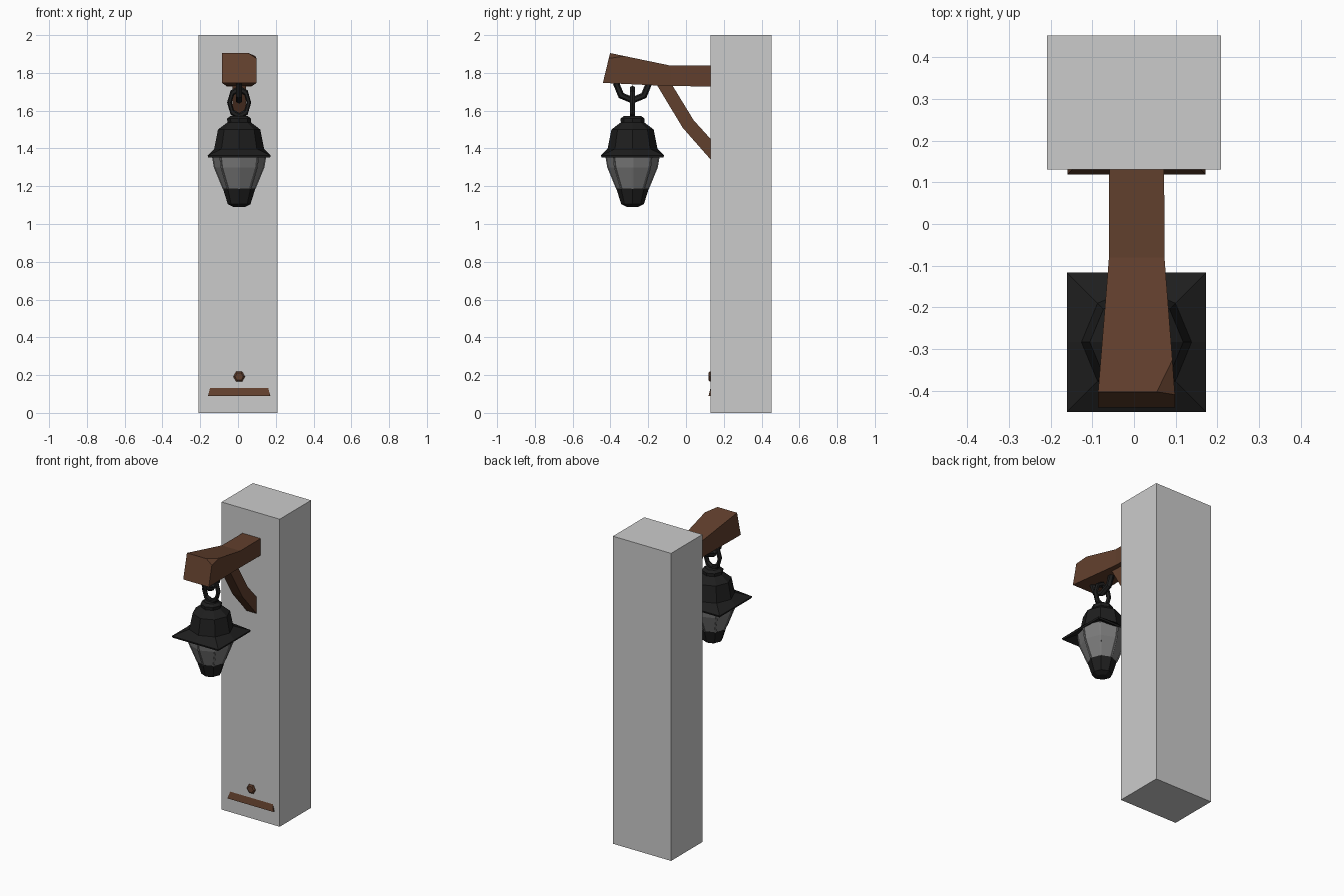
import bpy, bmesh
from math import sin, cos, pi, sqrt
from mathutils import Vector

if "Cube" in bpy.data.objects:
    bpy.data.objects.remove(bpy.data.objects["Cube"])

CX, LY, PY = 0.006, -0.283, 0.284   # shared centre x, lantern y, post y


def material(name, rgb):
    m = bpy.data.materials.new(name)
    m.diffuse_color = (*rgb, 1)
    m.use_nodes = True
    m.node_tree.nodes["Principled BSDF"].inputs["Base Color"].default_value = m.diffuse_color
    return m


WOOD = material("wood", (0.12, 0.05, 0.026))
IRON = material("iron", (0.013, 0.013, 0.013))
GLASS = material("glass", (0.2, 0.2, 0.2))


def loft(name, rings, mat=None, cut=None):
    """Skin equal-length rings of points, cap both ends, optionally slice a corner."""
    bm = bmesh.new()
    vs = [[bm.verts.new(p) for p in r] for r in rings]
    n = len(rings[0])
    for a, b in zip(vs, vs[1:]):
        for i in range(n):
            j = (i + 1) % n
            bm.faces.new((a[i], a[j], b[j], b[i]))
    bm.faces.new(vs[0])
    bm.faces.new(vs[-1])
    if cut:
        geom = bm.verts[:] + bm.edges[:] + bm.faces[:]
        res = bmesh.ops.bisect_plane(bm, geom=geom, plane_co=cut[0], plane_no=cut[1], clear_outer=True)
        edges = [e for e in res["geom_cut"] if isinstance(e, bmesh.types.BMEdge)]
        bmesh.ops.contextual_create(bm, geom=edges)
    bmesh.ops.recalc_face_normals(bm, faces=bm.faces[:])
    me = bpy.data.meshes.new(name)
    bm.to_mesh(me)
    bm.free()
    ob = bpy.data.objects.new(name, me)
    bpy.context.collection.objects.link(ob)
    if mat:
        me.materials.append(mat)
    return ob


def square(z, hx, hy, cx, cy):
    return [(cx + sx * hx, cy + sy * hy, z) for sx, sy in ((-1, -1), (1, -1), (1, 1), (-1, 1))]


def octagon(z, r, is_square=False):
    """Eight points; is_square pushes the diagonals out to square corners."""
    pts = []
    for k in range(8):
        q = r * (sqrt(2) if is_square and k % 2 else 1)
        pts.append((CX + q * cos(k * pi / 4), LY + q * sin(k * pi / 4), z))
    return pts


def torus(name, loc, rot, scale, major, minor):
    bpy.ops.mesh.primitive_torus_add(major_segments=8, minor_segments=6, major_radius=major,
                                     minor_radius=minor, location=loc, rotation=rot)
    ob = bpy.context.object
    ob.name = name
    ob.scale = scale
    ob.data.materials.append(IRON)


# Grey outer block and the wooden post inside it
loft("outer_block", [square(z, 0.209, 0.161, 0, 0.291) for z in (0, 2)])
loft("inner_post", [square(z, h, h, CX, PY) for z, h in
                    ((0.01, 0.148), (0.09, 0.148), (0.09, 0.165), (0.137, 0.153),
                     (0.2, 0.12), (1.95, 0.12))], WOOD)

# Wooden peg at the foot of the post
loft("peg", [[(CX + r * cos(k * pi / 3), y, 0.192 + r * sin(k * pi / 3)) for k in range(6)]
             for y, r in ((0.2, 0.031), (0.126, 0.031), (0.119, 0.022))], WOOD)


# Arm: square section flaring toward the slanted outer end, one corner knocked off
def arm_section(xl, xr, yb, zb, yt, zt):
    return [(xl, yb, zb), (xr, yb, zb), (xr, yt, zt), (xl, yt, zt)]


p = Vector((0.055, -0.40, 1.905))
normal = (Vector((0.10, -0.41, 1.875)) - p).cross(Vector((0.093, -0.32, 1.889)) - p)
if normal.x < 0:
    normal = -normal
loft("arm", [arm_section(-0.059, 0.072, 0.2, 1.728, 0.2, 1.838),
             arm_section(-0.06, 0.073, -0.08, 1.73, -0.08, 1.838),
             arm_section(-0.086, 0.098, -0.44, 1.747, -0.402, 1.905)], WOOD, (p, normal))

# Bent brace under the arm
loft("brace", [[(CX - 0.036, *a), (CX + 0.036, *a), (CX + 0.036, *b), (CX - 0.036, *b)]
               for a, b in (((-0.165, 1.755), (-0.085, 1.755)),
                            ((-0.018, 1.51), (0.04, 1.55)),
                            ((0.18, 1.285), (0.18, 1.395)))], WOOD)

# Two interlocking links
torus("arm_link", (CX, LY, 1.74), (0, pi / 2, 0), (1, 1, 1), 0.085, 0.018)
torus("lantern_link", (CX, LY, 1.643), (pi / 2, 0, 0), (0.78, 1.1, 1), 0.066, 0.016)

# Lantern: roof with square brim, faceted glass, iron cup
loft("lantern_roof", [octagon(*r) for r in
                      ((1.40, 0.10), (1.352, 0.164, True), (1.363, 0.167, True), (1.398, 0.132),
                       (1.50, 0.112), (1.538, 0.062), (1.558, 0.064), (1.572, 0.045))], IRON)
loft("lantern_glass", [octagon(*r) for r in ((1.18, 0.082), (1.30, 0.131), (1.385, 0.145))], GLASS)
loft("lantern_cup", [octagon(*r) for r in
                     ((1.09, 0.03), (1.105, 0.06), (1.188, 0.086))], IRON)

# Thin bars between the glass panes
for i in range(8):
    d = Vector((cos(i * pi / 4), sin(i * pi / 4), 0))
    rings = []
    for z, r in ((1.185, 0.084), (1.30, 0.131), (1.37, 0.143)):
        c = Vector((CX, LY, z)) + d * r
        side = Vector((-d.y, d.x, 0)) * 0.005
        rings.append([c + side - d * 0.006, c + side + d * 0.003, c - side + d * 0.003, c - side - d * 0.006])
    loft("glass_bar_%d" % i, rings, GLASS)
